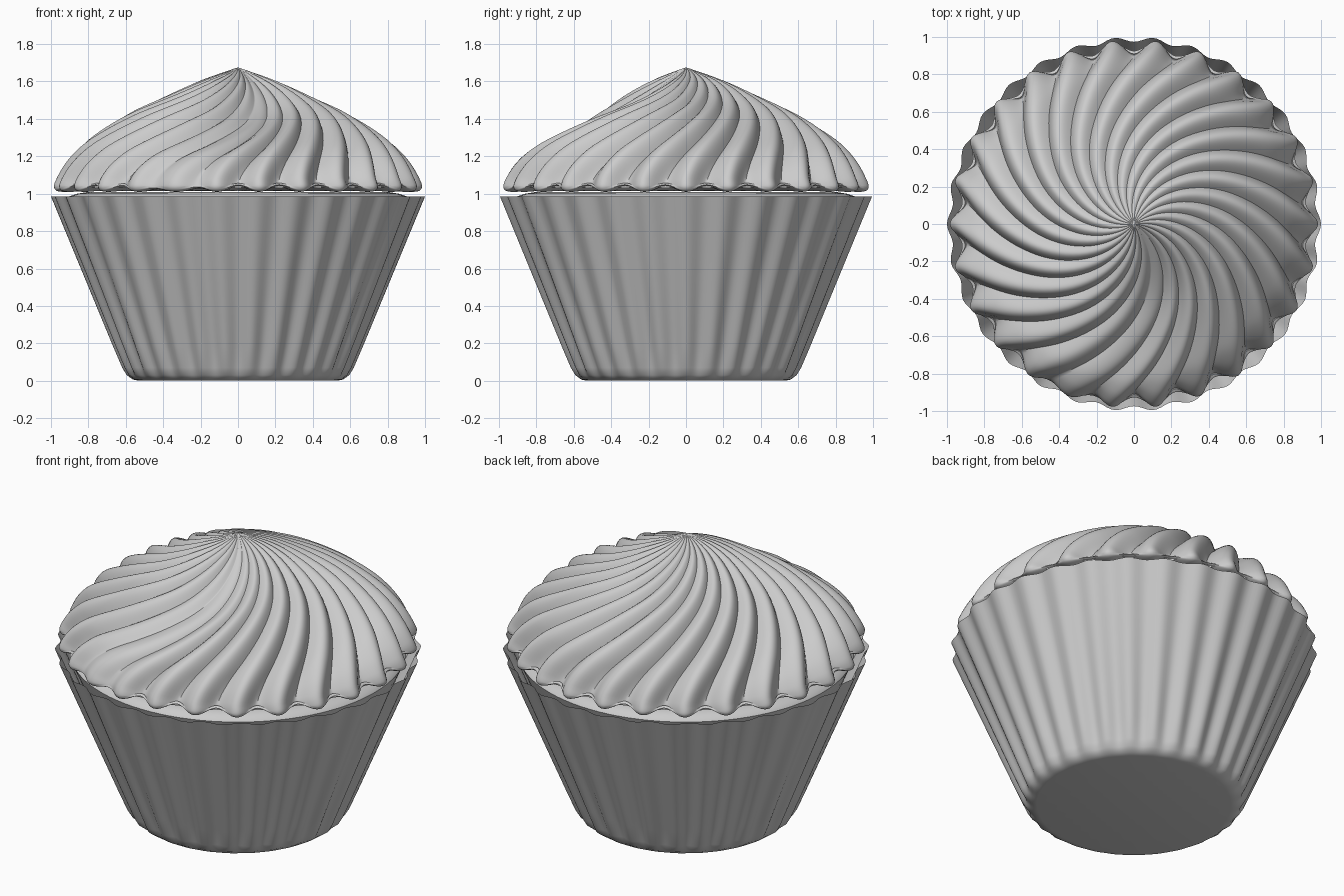
import bpy, bmesh
from math import sin, cos, pi, tau, radians, exp, degrees
from mathutils import Vector

if "Cube" in bpy.data.objects:
    bpy.data.objects.remove(bpy.data.objects["Cube"])


def sample(pts, n):
    """Smooth Catmull-Rom resampling of an (r, z) profile, n steps per span."""
    p = [Vector(q) for q in pts]
    p = [2 * p[0] - p[1]] + p + [2 * p[-1] - p[-2]]
    out = []
    for i in range(1, len(p) - 2):
        a, b, c, d = p[i - 1:i + 3]
        for k in range(n):
            t = k / n
            out.append(0.5 * (2 * b + (c - a) * t + (2 * a - 5 * b + 4 * c - d) * t * t
                              + (3 * b - a - 3 * c + d) * t ** 3))
    out.append(p[-2])
    return out


def lathe(name, prof, seg, shape, cap_start=None, cap_end=None, angle=40):
    """Revolve a profile; shape(i, r, z, angle) returns the displaced (x, y, z)."""
    bm = bmesh.new()
    rings = [[bm.verts.new(shape(i, r, z, tau * j / seg)) for j in range(seg)]
             for i, (r, z) in enumerate(prof)]
    for a, b in zip(rings, rings[1:]):
        for j in range(seg):
            k = (j + 1) % seg
            bm.faces.new((a[j], a[k], b[k], b[j]))
    for z, ring in ((cap_start, rings[0]), (cap_end, rings[-1])):
        if z is not None:
            c = bm.verts.new((0, 0, z))
            for j in range(seg):
                bm.faces.new((ring[j], ring[(j + 1) % seg], c))
    bmesh.ops.recalc_face_normals(bm, faces=bm.faces)
    me = bpy.data.meshes.new(name)
    bm.to_mesh(me)
    bm.free()
    ob = bpy.data.objects.new(name, me)
    bpy.context.collection.objects.link(ob)
    bpy.ops.object.select_all(action='DESELECT')
    ob.select_set(True)
    bpy.context.view_layer.objects.active = ob
    bpy.ops.object.shade_smooth_by_angle(angle=radians(angle))
    return ob


# Pleated paper cup
FLUTES = 30


def pleat(i, r, z, a):
    amp = 0.013 * min(1, max(0, z / 0.08))
    r += amp * cos(FLUTES * a)
    return r * cos(a), r * sin(a), z


cup = [(0.53, 0.0), (0.56, 0.006), (0.59, 0.03), (0.608, 0.07)]
cup += [(0.608 + 0.379 * t / 8, 0.07 + 0.915 * t / 8) for t in range(1, 9)]
lathe("paper_cup", cup, FLUTES * 10, pleat, cap_start=0.0)


# Sponge inside the cup
def plain(i, r, z, a):
    return r * cos(a), r * sin(a), z


lathe("sponge", [(0.52, 0.02), (0.92, 0.965), (0.905, 0.985), (0.86, 1.0), (0.8, 1.01)],
      96, plain, cap_start=0.02, cap_end=1.01)

# Swirled frosting
RIDGES = 26
frost = sample([(0.012, 1.672), (0.2, 1.605), (0.4, 1.515), (0.6, 1.42), (0.8, 1.29),
                (0.91, 1.18), (0.975, 1.07), (0.98, 1.025), (0.94, 1.01), (0.84, 1.015)], 6)


def swirl(i, r, z, u):
    # surface normal of the profile
    a, b = frost[max(i - 1, 0)], frost[min(i + 1, len(frost) - 1)]
    t = (b - a).normalized()
    nr, nz = -t.y, t.x
    # u is the angle at the rim; ridges twist towards the peak
    w = min(1, max(0, (z - 1.03) / 0.06))
    theta = u + w * radians(70) * max(0, 1 - r / 0.97) ** 1.2
    # sunken, smoother stretch at the front
    du = degrees(u) - 247
    dip = exp(-(du / 28) ** 2)
    soft = 1 - 0.6 * exp(-(du / 14) ** 2)
    # rounded ridges with sharp creases, softening to waves at the rim
    k = min(1, max(0, (1.25 - z) / 0.2))
    c = RIDGES * u / 2
    ridge = (1 - k) * (1 - abs(cos(c))) + k * sin(c) ** 2
    d = 0.078 * min(1, r / 0.95) ** 1.15 * soft * ridge
    z += max(nz, -0.4) * -d - w * 0.1 * dip * sin(pi * min(1, r / 0.975))
    r -= d * max(nr, 0.6 if z < 1.1 else 0)
    return r * cos(theta), r * sin(theta), z


lathe("frosting", frost, RIDGES * 16, swirl, cap_start=1.675, cap_end=1.015, angle=50)
